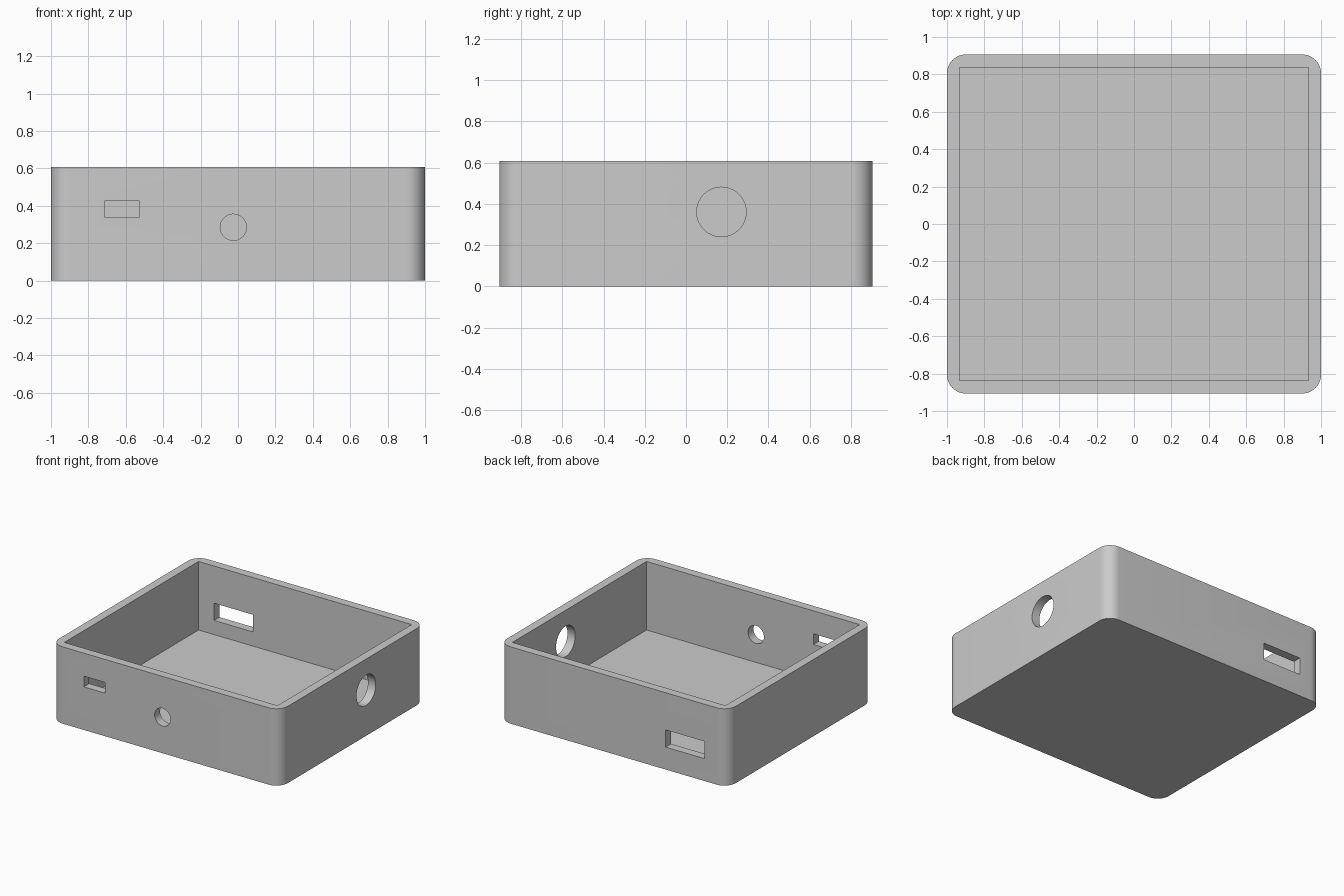
import bpy
import bmesh
import math
from mathutils import Matrix, Vector

cube = bpy.data.objects.get("Cube")
if cube:
    bpy.data.objects.remove(cube, do_unlink=True)

HALF_X, HALF_Y, HEIGHT = 1.0, 0.906, 0.607
WALL, FLOOR, CORNER = 0.068, 0.065, 0.1

grey = bpy.data.materials.new("light_grey_plastic")
grey.use_nodes = True
colour = (0.6, 0.6, 0.6, 1)
grey.diffuse_color = colour
grey.node_tree.nodes["Principled BSDF"].inputs["Base Color"].default_value = colour


def finish(name, bm):
    mesh = bpy.data.meshes.new(name)
    bm.to_mesh(mesh)
    bm.free()
    mesh.materials.append(grey)
    obj = bpy.data.objects.new(name, mesh)
    bpy.context.collection.objects.link(obj)
    return obj


def box(name, low, high, corner=0):
    """Box between two corners, optionally with rounded upright edges."""
    low, high = Vector(low), Vector(high)
    bm = bmesh.new()
    place = Matrix.Translation((low + high) / 2) @ Matrix.Diagonal((*(high - low), 1))
    bmesh.ops.create_cube(bm, size=1, matrix=place)
    if corner:
        upright = [e for e in bm.edges
                   if abs(e.verts[0].co.z - e.verts[1].co.z) > 0.1]
        bmesh.ops.bevel(bm, geom=upright, offset=corner, segments=12,
                        profile=0.5, affect='EDGES')
    return finish(name, bm)


def drill(name, centre, radius, axis):
    """Round cutter along a wall's normal."""
    bm = bmesh.new()
    turn = Vector((0, 0, 1)).rotation_difference(Vector(axis)).to_matrix().to_4x4()
    bmesh.ops.create_cone(bm, cap_ends=True, segments=64, radius1=radius,
                          radius2=radius, depth=0.3,
                          matrix=Matrix.Translation(centre) @ turn)
    return finish(name, bm)


# Rounded outer block
case = box("open_case", (-HALF_X, -HALF_Y, 0), (HALF_X, HALF_Y, HEIGHT), CORNER)

# Square-cornered cavity and the wall openings
ix, iy = HALF_X - WALL, HALF_Y - WALL
cutters = [
    box("cavity_cutter", (-ix, -iy, FLOOR), (ix, iy, 1)),
    box("front_slot_cutter", (-0.714, -1.05, 0.34), (-0.527, -0.75, 0.425)),
    box("back_slot_cutter", (-0.796, 0.75, 0.177), (-0.457, 1.05, 0.313)),
    drill("front_hole_cutter", (-0.025, -HALF_Y, 0.285), 0.07, (0, 1, 0)),
    drill("side_hole_cutter", (HALF_X, 0.172, 0.361), 0.12, (1, 0, 0)),
]

bpy.context.view_layer.objects.active = case
for cutter in cutters:
    cutter.hide_render = True
    mod = case.modifiers.new(cutter.name, 'BOOLEAN')
    mod.operation, mod.solver, mod.object = 'DIFFERENCE', 'EXACT', cutter
    bpy.ops.object.modifier_apply(modifier=mod.name)
    bpy.data.objects.remove(cutter, do_unlink=True)

# Smooth rounded corners and holes, crisp rims
bpy.ops.object.select_all(action='DESELECT')
case.select_set(True)
bpy.ops.object.shade_smooth_by_angle(angle=math.radians(30))
